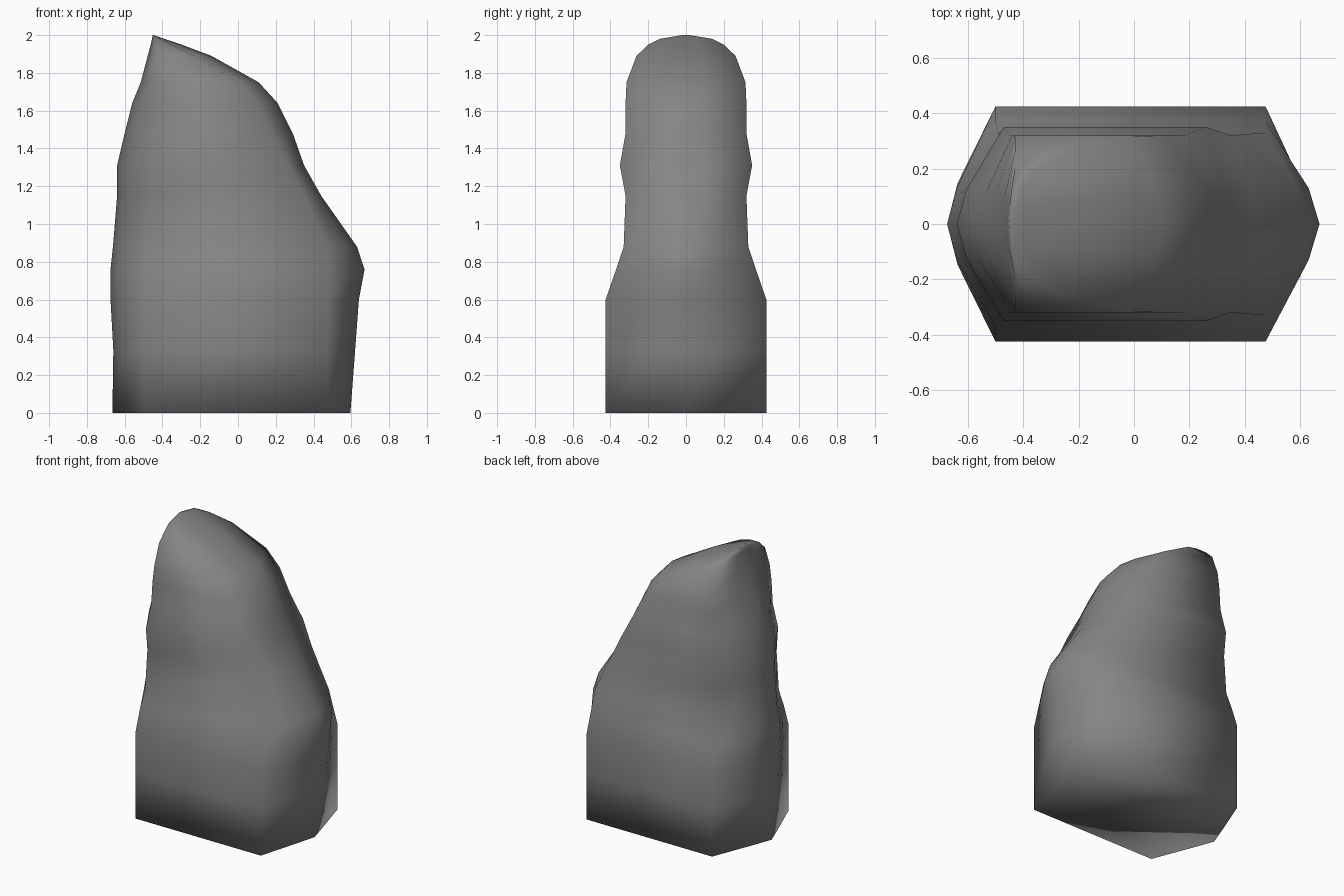
import bpy, bmesh

# Stone colour
stone = bpy.data.materials.new("stone grey")
stone.diffuse_color = (0.24, 0.235, 0.235, 1)

# Horizontal sections: z, left tip, left corner, right corner, right tip, half depth, end bulge
SECTIONS = [
    (0.00, -0.665, -0.50, 0.475, 0.595, 0.425, 0.66),
    (0.33, -0.66, -0.50, 0.475, 0.62, 0.425, 0.70),
    (0.60, -0.675, -0.50, 0.475, 0.64, 0.425, 0.78),
    (0.76, -0.675, -0.50, 0.475, 0.67, 0.37, 0.80),
    (0.88, -0.662, -0.49, 0.475, 0.63, 0.33, 0.80),
    (1.15, -0.64, -0.48, 0.35, 0.44, 0.32, 0.80),
    (1.31, -0.64, -0.47, 0.26, 0.35, 0.35, 0.80),
    (1.48, -0.60, -0.45, 0.18, 0.29, 0.32, 0.80),
    (1.64, -0.56, -0.44, 0.10, 0.21, 0.32, 0.80),
    (1.75, -0.515, -0.43, 0.00, 0.11, 0.315, 0.80),
    (1.89, -0.478, -0.43, -0.23, -0.14, 0.262, 0.80),
    (1.95, -0.462, -0.43, -0.36, -0.30, 0.20, 0.80),
    (1.98, -0.455, -0.44, -0.41, -0.39, 0.14, 0.80),
    (2.00, -0.452, -0.45, -0.447, -0.445, 0.02, 0.80),
]


def ring(bm, z, lt, lc, rc, rt, w, bulge):
    """Ten-sided section with a pointed end on each side."""
    lm, rm = lc + (lt - lc) * bulge, rc + (rt - rc) * bulge
    v = 0.35 * w
    pts = [(lt, 0), (lm, -v), (lc, -w), (rc, -w), (rm, -v),
           (rt, 0), (rm, v), (rc, w), (lc, w), (lm, v)]
    return [bm.verts.new((x, y, z)) for x, y in pts]


# Boulder body lofted through the sections
bm = bmesh.new()
rings = [ring(bm, *s) for s in SECTIONS]
for a, b in zip(rings, rings[1:]):
    for i in range(10):
        j = (i + 1) % 10
        bm.faces.new((a[i], a[j], b[j], b[i]))
bm.faces.new(rings[0][::-1])
bm.faces.new(rings[-1])
bmesh.ops.recalc_face_normals(bm, faces=bm.faces)
for f in bm.faces:
    f.smooth = True

mesh = bpy.data.meshes.new("boulder")
bm.to_mesh(mesh)
bm.free()
mesh.materials.append(stone)
bpy.context.collection.objects.link(bpy.data.objects.new("boulder", mesh))
